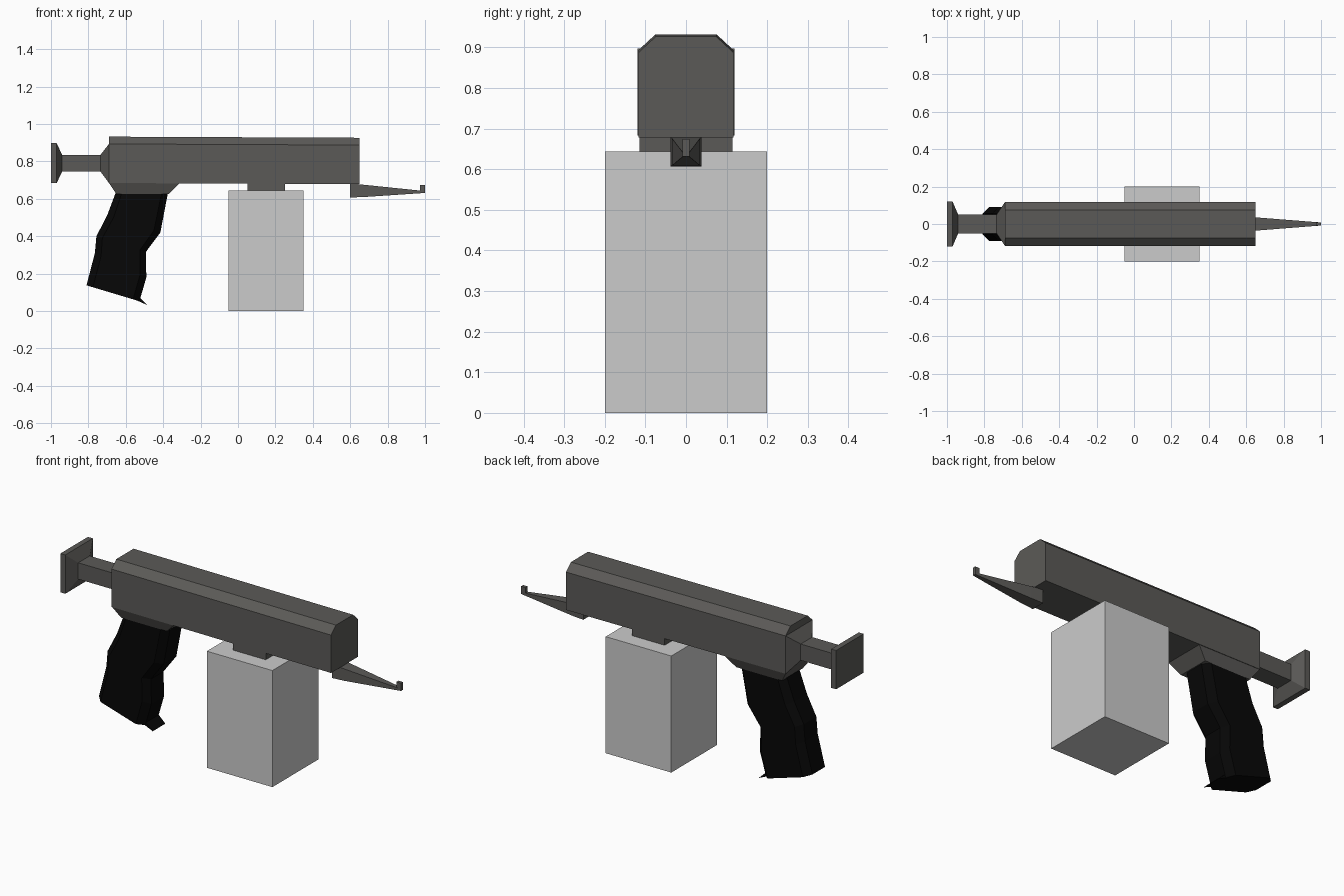
import bpy, bmesh

if "Cube" in bpy.data.objects:
    bpy.data.objects.remove(bpy.data.objects["Cube"])


def material(name, color):
    m = bpy.data.materials.new(name)
    m.diffuse_color = (*color, 1)
    m.use_nodes = True
    m.node_tree.nodes["Principled BSDF"].inputs["Base Color"].default_value = m.diffuse_color
    return m


metal = material("dark_metal", (0.105, 0.102, 0.096))
rubber = material("black_rubber", (0.002, 0.002, 0.002))


def loft(name, rings, mat=None):
    """Skin equal-length rings of points and cap both ends."""
    bm = bmesh.new()
    loops = [[bm.verts.new(p) for p in ring] for ring in rings]
    for a, b in zip(loops, loops[1:]):
        for i in range(len(a)):
            j = (i + 1) % len(a)
            bm.faces.new((a[i], a[j], b[j], b[i]))
    bm.faces.new(loops[0])
    bm.faces.new(loops[-1])
    bmesh.ops.recalc_face_normals(bm, faces=bm.faces)
    mesh = bpy.data.meshes.new(name)
    bm.to_mesh(mesh)
    bm.free()
    obj = bpy.data.objects.new(name, mesh)
    bpy.context.collection.objects.link(obj)
    if mat:
        mesh.materials.append(mat)
    return obj


def rect_x(x, y, z0, z1):
    """Rectangle facing along x."""
    return [(x, -y, z0), (x, y, z0), (x, y, z1), (x, -y, z1)]


def rect_z(z, x0, x1, y):
    """Rectangle facing along z."""
    return [(x0, -y, z), (x1, -y, z), (x1, y, z), (x0, y, z)]


# Receiver with bevelled top edges
def receiver_ring(x, dz):
    half = [(0.117, 0.684), (0.117, 0.893), (0.075, 0.932)]
    pts = half + [(-y, z) for y, z in reversed(half)]
    return [(x, y, z + dz) for y, z in pts]


loft("receiver", [receiver_ring(-0.69, 0), receiver_ring(0.65, -0.006)], metal)

# Stock: tapered collar, square rod and flared butt plate
loft("stock", [rect_x(-0.69, 0.117, 0.684, 0.893),
               rect_x(-0.735, 0.05, 0.745, 0.835),
               rect_x(-0.94, 0.05, 0.745, 0.835),
               rect_x(-0.97, 0.12, 0.683, 0.897),
               rect_x(-1.0, 0.12, 0.683, 0.897)], metal)

# Tapered mount above the grip
loft("grip_mount", [rect_z(0.685, -0.69, -0.31, 0.115),
                    rect_z(0.625, -0.65, -0.37, 0.09)], metal)


# Grip: chamfered section following the back and front outlines
def grip_ring(back, front):
    (xb, zb), (xf, zf) = back, front

    def at(t, y):
        return (xb + (xf - xb) * t, y, zb + (zf - zb) * t)

    half = [at(0, 0.055), at(0.12, 0.09), at(0.88, 0.09), at(1, 0.055)]
    return half + [(x, -y, z) for x, y, z in reversed(half)]


back = [(-0.655, 0.63), (-0.70, 0.51), (-0.757, 0.40), (-0.765, 0.31), (-0.81, 0.137)]
front = [(-0.375, 0.63), (-0.415, 0.42), (-0.493, 0.315), (-0.49, 0.18), (-0.527, 0.052)]
loft("grip", [grip_ring(b, f) for b, f in zip(back, front)], rubber)

# Pointed lip at the toe of the grip
loft("grip_lip", [[(x, y, z) for x, z in [(-0.54, 0.056), (-0.482, 0.03), (-0.522, 0.068)]]
                  for y in (-0.055, 0.055)], rubber)

# Magazine and its well
loft("magazine_well", [rect_z(0.635, 0.05, 0.25, 0.115),
                       rect_z(0.69, 0.05, 0.25, 0.115)], metal)
loft("magazine", [rect_z(0, -0.05, 0.35, 0.2), rect_z(0.643, -0.05, 0.35, 0.2)])


# Front spike: narrow top and wide base, tapering to the tip
def spike_ring(x, yb, yt, z0, z1):
    return [(x, -yb, z0), (x, yb, z0), (x, yt, z1), (x, -yt, z1)]


loft("front_spike", [spike_ring(0.60, 0.038, 0.038, 0.607, 0.682),
                     spike_ring(0.67, 0.034, 0.034, 0.609, 0.675),
                     spike_ring(1.0, 0.008, 0.008, 0.631, 0.641)], metal)
loft("front_sight", [rect_x(0.973, 0.009, 0.632, 0.674),
                     rect_x(1.0, 0.009, 0.632, 0.674)], metal)
